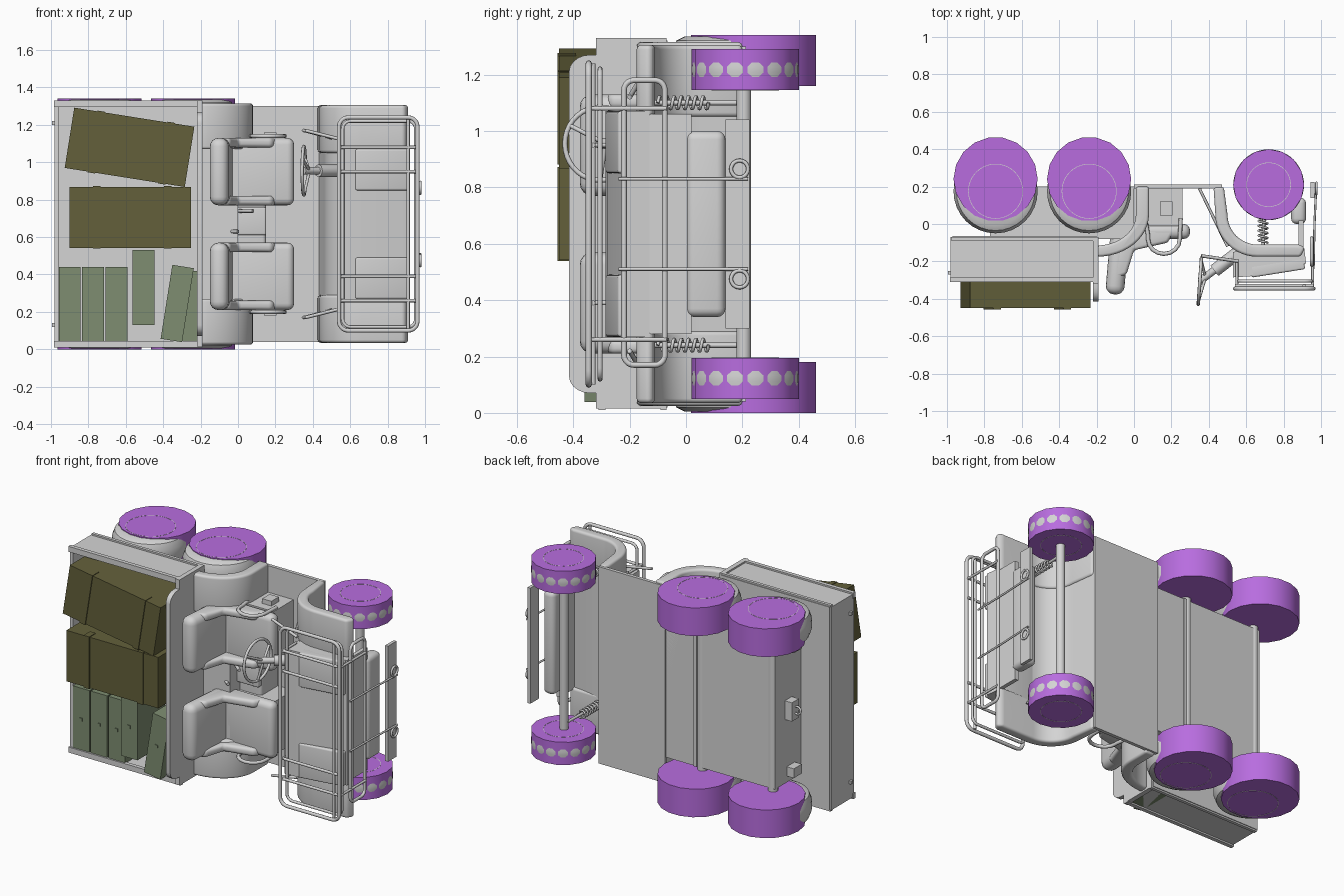
import bpy, bmesh, math
from mathutils import Matrix, Vector

if "Cube" in bpy.data.objects:
    bpy.data.objects.remove(bpy.data.objects["Cube"])

MID = 0.67  # the vehicle lies on its side: length x, up -y, width z


def material(name, col):
    m = bpy.data.materials.new(name)
    m.diffuse_color = (*col, 1)
    m.use_nodes = True
    m.node_tree.nodes["Principled BSDF"].inputs["Base Color"].default_value = m.diffuse_color
    return m


GREY = material("body grey", (0.66, 0.66, 0.66))
PURPLE = material("wheel purple", (0.48, 0.152, 0.74))
OLIVE = material("crate olive", (0.125, 0.117, 0.043))
GREEN = material("can green", (0.21, 0.27, 0.165))


def finish(name, bm, mat, bevel=0, smooth=35, rot=None, pivot=(0, 0, 0), segs=4):
    bmesh.ops.recalc_face_normals(bm, faces=bm.faces)
    if bevel:
        bmesh.ops.bevel(bm, geom=[e for e in bm.edges if e.calc_face_angle(0) > 0.6], offset=bevel,
                        segments=segs, profile=0.5, affect='EDGES', clamp_overlap=True)
    if rot:
        bmesh.ops.rotate(bm, verts=bm.verts, cent=pivot,
                         matrix=Matrix.Rotation(math.radians(rot), 3, 'Z' if pivot[2] == 0 else 'Y'))
    me = bpy.data.meshes.new(name)
    bm.to_mesh(me)
    bm.free()
    me.materials.append(mat)
    for p in me.polygons:
        p.use_smooth = True
    me.set_sharp_from_angle(angle=math.radians(smooth))
    ob = bpy.data.objects.new(name, me)
    bpy.context.collection.objects.link(ob)
    return ob


def prism(name, pts, a, b, mat=GREY, axis='z', **kw):
    """Extrude a profile: (x, y) along z, or (y, z) along x."""
    bm = bmesh.new()
    place = (lambda p, t: (p[0], p[1], t)) if axis == 'z' else (lambda p, t: (t, p[0], p[1]))
    lo = [bm.verts.new(place(p, a)) for p in pts]
    hi = [bm.verts.new(place(p, b)) for p in pts]
    bm.faces.new(lo)
    bm.faces.new(hi)
    for i in range(len(pts)):
        j = (i + 1) % len(pts)
        bm.faces.new((lo[i], lo[j], hi[j], hi[i]))
    return finish(name, bm, mat, **kw)


def box(name, x, y, z, mat=GREY, **kw):
    return prism(name, [(x[0], y[0]), (x[1], y[0]), (x[1], y[1]), (x[0], y[1])], *z, mat, **kw)


def lathe(name, cx, cy, prof, mat=GREY, n=32, closed=False):
    """Spin (radius, z) points about an axis along z."""
    bm = bmesh.new()
    rings = [[bm.verts.new((cx + r * math.cos(2 * math.pi * i / n),
                            cy + r * math.sin(2 * math.pi * i / n), z)) for i in range(n)] for r, z in prof]
    for p, q in zip(rings, rings[1:] + rings[:1] if closed else rings[1:]):
        for i in range(n):
            bm.faces.new((p[i], p[(i + 1) % n], q[(i + 1) % n], q[i]))
    if not closed:
        bm.faces.new(rings[0])
        bm.faces.new(rings[-1])
    return finish(name, bm, mat, smooth=30)


def hub_ring(name, cx, cy, r, z, d):
    lathe(name, cx, cy, [(r, z), (r + 0.003, z), (r + 0.003, z + d), (r, z + d)], n=40, closed=True)


def tube(name, pts, r, closed=False, mat=GREY):
    cu = bpy.data.curves.new(name, 'CURVE')
    cu.dimensions, cu.bevel_depth, cu.bevel_resolution, cu.use_fill_caps = '3D', r, 2, True
    s = cu.splines.new('POLY')
    s.points.add(len(pts) - 1)
    for p, co in zip(s.points, pts):
        p.co = (*co, 1)
    s.use_cyclic_u = closed
    cu.materials.append(mat)
    ob = bpy.data.objects.new(name, cu)
    bpy.context.collection.objects.link(ob)
    bpy.context.view_layer.objects.active = ob
    ob.select_set(True)
    bpy.ops.object.convert(target='MESH')
    bpy.ops.object.shade_smooth_by_angle(angle=math.radians(65))
    ob.select_set(False)


def arc(cx, cy, rx, ry, a0, a1, n=12):
    return [(cx + rx * math.cos(math.radians(a0 + (a1 - a0) * k / n)),
             cy + ry * math.sin(math.radians(a0 + (a1 - a0) * k / n))) for k in range(n + 1)]


def rounded(u0, u1, v0, v1, r):
    return [p for cu, cv, a in ((u1 - r, v1 - r, 0), (u0 + r, v1 - r, 90), (u0 + r, v0 + r, 180), (u1 - r, v0 + r, 270))
            for p in arc(cu, cv, r, r, a, a + 90, 5)]


def side(s, a, b):
    """Width range, mirrored about the middle for s = -1."""
    return (MID + a, MID + b) if s > 0 else (MID - b, MID - a)


# Chassis and floor
box("rear_body", (-0.77, 0.0), (-0.08, 0.2), (0.2, 1.14))
box("floor_plate", (0.0, 0.47), (0.19, 0.212), (0.04, 1.3))
box("floor_seam", (-0.22, -0.2), (0.2, 0.208), (0.2, 1.14))
box("seat_base", (-0.2, 0.15), (0.02, 0.2), (0.27, 1.07), bevel=0.02)
box("hitch_block", (-0.82, -0.77), (0.03, 0.1), (0.61, 0.73))
tube("hitch_hook", [(-0.83 + p[0], 0.06, 0.67 + p[1]) for p in arc(0, 0, 0.025, 0.025, 0, 330, 11)], 0.007, True)
for x in (-0.74, -0.24):
    lathe("rear_axle", x, 0.175, [(0.03, 0.1), (0.03, 1.24)], n=16)
lathe("front_axle", 0.72, 0.205, [(0.026, 0.15), (0.026, 1.19)], n=16)

# Cargo bed
box("bed_floor", (-0.97, -0.2), (-0.09, -0.065), (0.02, 1.32))
box("tailgate", (-0.98, -0.96), (-0.3, -0.07), (0.02, 1.32))
for s in (1, -1):
    box("bed_side", (-0.97, -0.19), (-0.3, -0.07), side(s, 0.63, 0.65))
    box("bed_rim", (-0.985, -0.19), (-0.31, -0.285), side(s, 0.625, 0.66))
    box("bed_lower_rim", (-0.975, -0.19), (-0.09, -0.07), side(s, 0.63, 0.66))
    box("gate_latch", (-0.995, -0.96), (-0.27, -0.25), side(s, 0.53, 0.55))
    box("tail_bracket", (-0.82, -0.77), (0.0, 0.08), side(s, 0.37, 0.43))
panel = ([(-0.07, 0.015), (-0.32, 0.015), (-0.32, 0.07)] + arc(-0.34, 0.13, 0.075, 0.06, 270, 180, 5)
         + arc(-0.34, 1.21, 0.075, 0.06, 180, 90, 5) + [(-0.32, 1.27), (-0.32, 1.33), (-0.07, 1.33)])
prism("bulkhead", panel, -0.22, -0.19, axis='x')

# Wheels: grey tyres inside purple drums
for s in (1, -1):
    for x in (-0.74, -0.24):
        z0, z1 = side(s, 0.49, 0.67)
        lathe("rear_wheel", x, 0.24, [(0.225, z0), (0.225, z1)], PURPLE, n=18)
        lathe("rear_tyre", x, 0.175, [(0.18, z0 + .005), (0.21, z0 + .02), (0.225, z0 + .06),
                                      (0.225, z1 - .06), (0.21, z1 - .02), (0.18, z1 - .005)])
        hub_ring("rear_hub_ring", x, 0.175, 0.144, z1 if s > 0 else z0, 0.001 * s)
    z0, z1 = side(s, 0.475, 0.62)
    lathe("front_wheel", 0.72, 0.21, [(0.19, z0), (0.19, z1)], PURPLE, n=16)
    zm = (z0 + z1) / 2
    lathe("front_tyre", 0.72, 0.21, [(0.184, zm - 0.045), (0.189, zm - 0.01), (0.189, zm + 0.01), (0.184, zm + 0.045)], n=48)
    hub_ring("front_hub_ring", 0.72, 0.21, 0.116, z0, -0.001)
    hub_ring("front_hub_ring", 0.72, 0.21, 0.116, z1, 0.001)

    # Fenders
    rear = arc(-0.2, 0.05, 0.28, 0.225, 0, -90) + arc(-0.2, 0.05, 0.21, 0.165, -90, 0)
    prism("rear_fender", [(0.08, 0.2)] + rear + [(0.01, 0.2)], *side(s, 0.4, 0.645), bevel=0.015)
    front = arc(0.66, 0.05, 0.225, 0.225, 180, 270) + [(0.89, -0.175), (0.915, -0.13), (0.89, -0.11)] + arc(0.66, 0.05, 0.16, 0.16, 270, 180)
    prism("front_fender", [(0.425, 0.2)] + front + [(0.48, 0.2)], *side(s, 0.38, 0.635), bevel=0.022)

    # Seats
    sz = side(s, 0.1, 0.46)
    box("seat_pedestal", (0.0, 0.26), (-0.01, 0.2), side(s, 0.12, 0.46))
    box("seat_cushion", (-0.05, 0.3), (-0.08, 0.0), sz, bevel=0.036)
    box("seat_back", (-0.13, -0.03), (-0.38, -0.02), sz, bevel=0.045, rot=-5, pivot=(-0.05, -0.1, 0))
    for z in (sz[0], sz[1] - 0.05):
        prism("seat_bolster", [(-0.12, -0.3), (-0.04, -0.27), (0.0, -0.14), (0.18, -0.1), (0.22, -0.03), (-0.06, -0.02)],
              z, z + 0.05, bevel=0.018)
    ze = MID + s * 0.47
    tube("arm_rail", [(0.06, 0.03, ze), (0.075, -0.06, ze)] + [(*p, ze) for p in arc(0.16, -0.08, 0.085, 0.08, 180, 360, 8)]
         + [(0.25, 0.03, ze)], 0.011)
    tube("side_strut", [(0.35, 0.19, MID + s * 0.5), (0.5, -0.12, MID + s * 0.46)], 0.008)
    tube("dash_brace", [(0.36, -0.17, MID + s * 0.5), (0.56, -0.2, MID + s * 0.45)], 0.009)
    box("side_latch", (0.14, 0.205), (0.045, 0.12), side(s, 0.46, 0.49))

    # Suspension springs
    tube("spring", [(0.69 + 0.024 * math.cos(k * math.pi / 5), -0.1 + 0.18 * k / 70,
                     MID + s * 0.43 + 0.022 * math.sin(k * math.pi / 5)) for k in range(71)], 0.006)
    tube("damper", [(0.69, -0.12, MID + s * 0.43), (0.7, 0.2, MID + s * 0.43)], 0.009)

    # Tow rings and guard uprights
    zr = MID + s * 0.195
    tube("tow_ring", [(0.975, p[0], p[1]) for p in arc(0.19, zr, 0.03, 0.03, 0, 345, 23)], 0.007, True)
    ring_z = MID + s * 0.16
    tube("guard_upright", [(0.96, -0.24, ring_z), (0.965, 0.0, ring_z), (0.975, 0.22, ring_z)], 0.006)
    box("hood_slot", (0.62, 0.91), (-0.265, -0.2), side(s, 0.18, 0.4), bevel=0.01, rot=9, pivot=(0.76, -0.22, 0))

# Front body
dash = [(0.43, 0.2)] + arc(0.66, 0.05, 0.2, 0.2, 180, 270, 8) + arc(0.66, 0.05, 0.17, 0.17, 270, 180, 8) + [(0.47, 0.2)]
prism("footwell_wall", dash, 0.25, 1.09)
prism("hood", [(0.53, -0.15), (0.53, -0.285), (0.62, -0.28), (0.92, -0.21), (0.91, -0.13), (0.7, -0.11)], 0.27, 1.07)
box("grille", (0.88, 0.905), (-0.13, 0.02), (0.28, 1.06))
box("skid_roll", (0.84, 0.92), (0.0, 0.14), (0.34, 1.0), bevel=0.03)
box("bumper_plate", (0.945, 0.965), (0.14, 0.225), (0.3, 1.04))

# Front rack and guard
tube("rack_upper", [(p[0], -0.345, p[1]) for p in rounded(0.54, 0.96, 0.1, 1.24, 0.05)], 0.011, True)
tube("rack_lower", [(p[0], -0.305, p[1]) for p in rounded(0.56, 0.95, 0.12, 1.22, 0.04)], 0.009, True)
for z in (0.26, 0.39, 0.95, 1.08):
    tube("rack_bar", [(0.54, -0.33, z), (0.96, -0.33, z)], 0.009)
    tube("rack_post", [(0.55, -0.34, z), (0.55, -0.2, z)], 0.008)
for z in (0.26, 1.08):
    tube("rack_front_post", [(0.955, -0.34, z), (0.955, -0.07, z)], 0.008)
tube("rack_cross_bar", [(0.91, -0.33, 0.1), (0.91, -0.33, 1.24)], 0.009)
tube("front_guard", [(0.95, p[0], p[1]) for p in rounded(-0.22, -0.075, 0.17, 1.18, 0.035)], 0.01, True)

# Steering and levers
hub = Vector((0.352, -0.305, 0.955))
tilt = Matrix.Rotation(math.radians(-4), 3, 'Z')
rim = [hub + tilt @ Vector((0, p[0], p[1])) for p in arc(0, 0, 0.125, 0.13, 0, 350, 35)]
tube("steering_wheel", rim, 0.009, True)
for k in (3, 15, 27):
    tube("steering_spoke", [hub + Vector((0.03, 0.02, 0)), rim[k]], 0.008)
tube("steering_column", [hub, (0.56, -0.15, 0.955)], 0.02)
tube("column_shroud", [(0.43, -0.25, 0.955), (0.56, -0.15, 0.955)], 0.035)
for x, z in ((0.05, 0.74), (-0.03, 0.63)):
    tube("lever", [(x - 0.06, 0.03, z), (x - 0.02, -0.06, z), (x + 0.03, -0.1, z)], 0.01)
box("lever_console", (-0.15, 0.15), (-0.01, 0.03), (0.61, 0.76), bevel=0.01)


# Cargo: crates with straps, then cans
def crate(x, z, ang, y):
    kw = dict(rot=ang, pivot=(x, 0, z), mat=OLIVE)
    box("crate", (x - 0.325, x + 0.325), (y, -0.1), (z - 0.163, z + 0.163), **kw)
    for dx in (-0.18, 0.2):
        box("crate_strap", (x + dx - 0.02, x + dx + 0.02), (y - 0.006, y + 0.06), (z - 0.167, z + 0.167), **kw)


crate(-0.58, 1.08, 9, -0.45)
crate(-0.575, 0.705, 0, -0.45)
for x, z, ang, y in ((-0.9, 0.24, 0, -0.3), (-0.775, 0.24, 0, -0.3), (-0.65, 0.24, 0, -0.3),
                     (-0.505, 0.33, 0, -0.38), (-0.325, 0.245, 9, -0.36), (-0.27, 0.22, 0, -0.3)):
    kw = dict(mat=GREEN, rot=ang, pivot=(x, 0, z))
    box("can", (x - 0.058, x + 0.058), (y, -0.1), (z - 0.2, z + 0.2), **kw)
    box("can_latch", (x - 0.01, x + 0.01), (y - 0.005, y + 0.01), (z - 0.01, z + 0.01), **kw)
